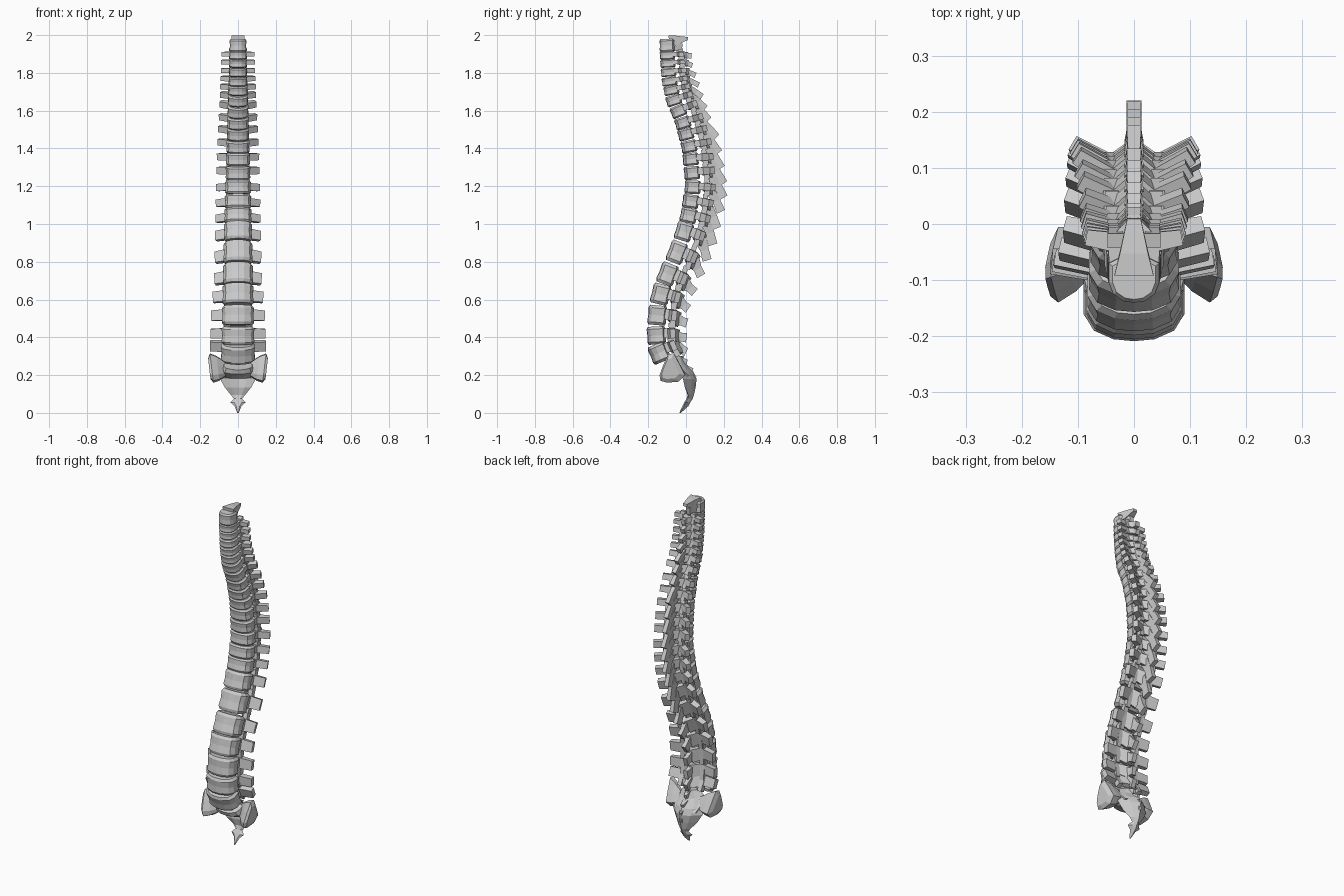
import bpy, bmesh
from mathutils import Vector as V

if "Cube" in bpy.data.objects:
    bpy.data.objects.remove(bpy.data.objects["Cube"])


def interp(keys, x):
    """Piecewise-linear lookup in a list of (x, value) pairs."""
    if x <= keys[0][0]:
        return keys[0][1]
    for (a, u), (b, v) in zip(keys, keys[1:]):
        if x <= b:
            return u + (v - u) * (x - a) / (b - a)
    return keys[-1][1]


def loft(bm, rings):
    """Closed skin through rings of equal point count, capped at both ends."""
    loops = [[bm.verts.new(p) for p in r] for r in rings]
    n = len(loops[0])
    for a, b in zip(loops, loops[1:]):
        for i in range(n):
            j = (i + 1) % n
            bm.faces.new((a[i], a[j], b[j], b[i]))
    bm.faces.new(loops[0][::-1])
    bm.faces.new(loops[-1])


def bar(bm, points, sizes, up):
    """Square-section bar along points; sizes are (width, height) per point."""
    d = (points[-1] - points[0]).normalized()
    side = d.cross(up).normalized()
    top = side.cross(d).normalized()
    loft(bm, [[p + side * w * i / 2 + top * h * j / 2
               for i, j in ((-1, -1), (1, -1), (1, 1), (-1, 1))]
              for p, (w, h) in zip(points, sizes)])


def finish(bm, name):
    bmesh.ops.recalc_face_normals(bm, faces=bm.faces)
    me = bpy.data.meshes.new(name)
    bm.to_mesh(me)
    bm.free()
    bpy.context.collection.objects.link(bpy.data.objects.new(name, me))


# Heights of the vertebral bodies from top to bottom, and the S-curve
LEVELS = [1.945, 1.893, 1.85, 1.803, 1.755, 1.708, 1.655, 1.597, 1.535, 1.475, 1.41, 1.343,
          1.27, 1.195, 1.12, 1.045, .96, .85, .735, .628, .517, .41, .317]
CURVE = [(.25, -.095), (.315, -.142), (.41, -.157), (.52, -.152), (.62, -.137), (.73, -.1),
         (.84, -.052), (.945, -.015), (1.05, .015), (1.21, .037), (1.395, .02),
         (1.555, -.022), (1.66, -.067), (1.77, -.09), (1.91, -.1), (2.0, -.1)]
# Measurements by vertebra index
HALF_W = [(0, .045), (4, .048), (7, .055), (13, .068), (16, .075), (18, .08), (22, .09)]
HALF_D = [(0, .04), (12, .042), (17, .046), (20, .05), (22, .05)]
SPAN = [(1, .085), (7, .092), (11, .105), (15, .113), (18, .122), (20, .14), (22, .147)]
SWEEP = [(1, .035), (6, .05), (10, .068), (14, .065), (18, .045), (22, .035)]
TIP_Y = [(1, .03), (2, .033), (5, .085), (7, .12), (8, .162), (11, .2), (12, .2), (13, .185),
         (15, .142), (17, .08), (19, .012), (20, .005), (22, 0)]
TIP_Z = [(1, 1.89), (4, 1.735), (7, 1.55), (8, 1.46), (11, 1.215), (13, 1.065), (15, .89),
         (17, .725), (19, .55), (20, .475), (22, .32)]
BODY = [(1, .75), (1, -.1), (.82, -.62), (.42, -.93), (0, -1), (-.42, -.93), (-.82, -.62),
        (-1, -.1), (-1, .75), (-.55, 1), (.55, 1)]


def vertebra(i):
    bm = bmesh.new()
    z = LEVELS[i]
    c = V((0, interp(CURVE, z), z))
    up = V((0, interp(CURVE, z + .05) - interp(CURVE, z - .05), .1)).normalized()
    back = V((0, up.z, -up.y))
    X = V((1, 0, 0))
    gap_up = LEVELS[i - 1] - z if i else .095
    gap_dn = z - LEVELS[i + 1] if i < 22 else .1
    gap = (gap_up + gap_dn) / 2 / up.z
    w, d = interp(HALF_W, i), interp(HALF_D, i)

    # Body: drum with chamfered rims
    h = gap * .475
    loft(bm, [[c + X * x * w * s + back * y * d * s + up * t * h for x, y in BODY]
              for t, s in ((-1, .85), (-.72, 1), (0, .95), (.72, 1), (1, .85))])
    rear = c + back * d
    if i == 0:
        # Top vertebra: tapering rear spike only
        bar(bm, [V((0, -.09, 1.972)), V((0, -.05, 1.972)), V((0, .01, 1.982))],
            [(.07, .05), (.05, .05), (.024, .015)], V((0, 0, 1)))
        bar(bm, [V((0, -.06, 1.94)), V((0, -.02, 1.935))], [(.05, .05), (.024, .04)], V((0, 0, 1)))
        finish(bm, "vertebra_01")
        return

    tip = V((0, interp(TIP_Y, i), interp(TIP_Z, i)))
    sweep, span = interp(SWEEP, i), interp(SPAN, i)
    apex = rear + back * .06 - up * gap * .12
    for s in (-1, 1):
        joint = rear + X * s * w * .72 + back * .025 + up * gap * .08
        # Pedicle, lamina, transverse process and facet joint
        bar(bm, [rear + X * s * w * .65 - back * .02 + up * gap * .1, joint + back * .01],
            [(.028, gap * .5)] * 2, up)
        bar(bm, [joint, apex], [(.026, gap * .6), (.026, gap * .72)], up)
        end = rear + back * sweep + up * gap * .05
        end.x = s * span
        bar(bm, [joint - X * s * .01, end], [(.036, gap * .55), (.028, gap * .5)], up)
        bar(bm, [joint + back * .012 - up * gap * .6, joint + back * .005 + up * gap * .55],
            [(.024, .03), (.028, .026)], back)
    # Spinous process
    tall = min(.05, gap * .62)
    bar(bm, [apex - back * .012, apex.lerp(tip, .5), tip],
        [(.034, gap * .7), (.022, tall * .9), (.026, tall)], V((0, 0, 1)))
    finish(bm, f"vertebra_{i + 1:02d}")


for i in range(23):
    vertebra(i)

# Sacrum and tailbone: curved tapering plate, edges bent forward
bm = bmesh.new()
PLATE = [(.3, -.03, .045, .02), (.26, -.015, .085, .03), (.215, .025, .105, .045),
         (.18, .04, .095, .04), (.135, .035, .07, .025), (.095, .032, .038, .01),
         (.075, .025, .022, .005), (.055, .012, .04, .005), (.035, .002, .018, .003),
         (0, -.03, .004, 0)]
rings = []
for z, y, w, bend in PLATE:
    t = .032 if z > .1 else .02 if z > .01 else .006
    rings.append([(x * w, y - bend * abs(x) ** 1.5 + o, z)
                  for x, o in ((-1, -t / 2), (-.5, -t), (0, -t), (.5, -t), (1, -t / 2),
                               (.5, t * .1), (0, t * .5), (-.5, t * .1))])
loft(bm, rings)
# Rear crest bumps
for z, y in ((.27, 0), (.225, .03), (.185, .046), (.145, .045)):
    bar(bm, [V((0, y - .03, z + .01)), V((0, y + .006, z))], [(.03, .035), (.016, .022)], V((0, 0, 1)))
finish(bm, "sacrum")

# Sacral base under the lowest vertebra
bm = bmesh.new()
loft(bm, [[(x * w, y + b * d, z - b * d * k) for x, b in BODY]
          for y, z, w, d, k in ((-.085, .25, .075, .045, -.5), (-.07, .225, .085, .05, -.4),
                                (-.02, .19, .07, .045, -.2))])
finish(bm, "sacral_base")

# Ear-shaped side wings
EAR = [(-.14, .2), (-.135, .17), (-.1, .16), (-.04, .165), (-.005, .2), (-.03, .25),
       (-.065, .315), (-.095, .31), (-.12, .255)]
for s, side in ((-1, "left"), (1, "right")):
    bm = bmesh.new()
    cy, cz = -.07, .225
    loft(bm, [[(s * (x + (z - cz) * lean), cy + (y - cy) * k + dy, cz + (z - cz) * k) for y, z in EAR]
              for x, k, lean, dy in ((.065, .5, 0, .025), (.105, .85, .1, .01),
                                     (.138, 1, .12, 0), (.151, .7, .08, -.01))])
    finish(bm, f"sacrum_wing_{side}")
